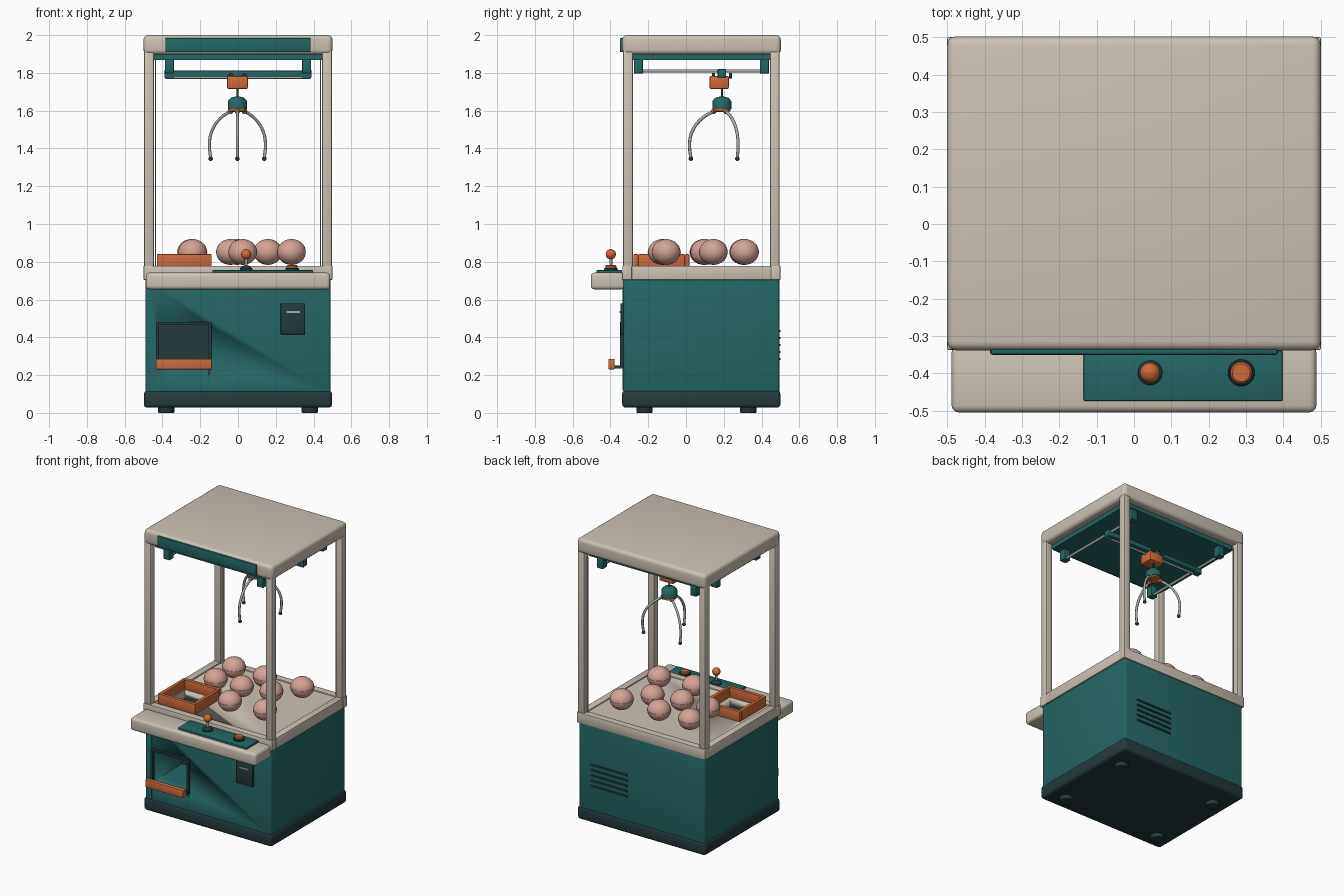
import bpy, bmesh
from math import sin, cos, pi, radians
from mathutils import Vector

if "Cube" in bpy.data.objects:
    bpy.data.objects.remove(bpy.data.objects["Cube"])


def colour(name, r, g, b):
    m = bpy.data.materials.new(name)
    m.diffuse_color = (r, g, b, 1)
    m.use_nodes = True
    m.node_tree.nodes["Principled BSDF"].inputs["Base Color"].default_value = m.diffuse_color
    return m


CREAM = colour("warm_cream", 0.61, 0.54, 0.46)
TEAL = colour("deep_teal", 0.018, 0.135, 0.13)
DARK = colour("dark_slate", 0.018, 0.042, 0.046)
ORANGE = colour("burnt_orange", 0.62, 0.145, 0.045)
PINK = colour("soft_pink", 0.66, 0.37, 0.31)
STEEL = colour("steel_grey", 0.36, 0.42, 0.41)


def finish(bm, name, mat):
    bmesh.ops.recalc_face_normals(bm, faces=bm.faces)
    me = bpy.data.meshes.new(name)
    bm.to_mesh(me)
    bm.free()
    ob = bpy.data.objects.new(name, me)
    bpy.context.collection.objects.link(ob)
    me.materials.append(mat)
    bpy.ops.object.select_all(action='DESELECT')
    ob.select_set(True)
    bpy.context.view_layer.objects.active = ob
    bpy.ops.object.shade_smooth_by_angle(angle=radians(40))
    return ob


def box(name, x0, x1, y0, y1, z0, z1, mat, bevel=0.0, seg=3):
    bm = bmesh.new()
    bmesh.ops.create_cube(bm, size=1)
    for v in bm.verts:
        v.co = Vector(((x0 + x1) / 2 + v.co.x * (x1 - x0),
                       (y0 + y1) / 2 + v.co.y * (y1 - y0),
                       (z0 + z1) / 2 + v.co.z * (z1 - z0)))
    if bevel:
        bmesh.ops.bevel(bm, geom=bm.edges[:], offset=bevel, segments=seg,
                        profile=0.5, affect='EDGES')
    return finish(bm, name, mat)


def lathe(name, x, y, profile, mat, n=32):
    """Turn a list of (radius, z) points around a vertical axis."""
    bm = bmesh.new()
    rings = [[bm.verts.new((x + r * cos(2 * pi * i / n), y + r * sin(2 * pi * i / n), z))
              for i in range(n)] for r, z in profile]
    for a, b in zip(rings, rings[1:]):
        for i in range(n):
            bm.faces.new((a[i], a[(i + 1) % n], b[(i + 1) % n], b[i]))
    bm.faces.new(rings[0])
    bm.faces.new(rings[-1])
    return finish(bm, name, mat)


def ball(name, loc, r, mat, squash=1.0):
    bm = bmesh.new()
    bmesh.ops.create_uvsphere(bm, u_segments=28, v_segments=16, radius=r)
    for v in bm.verts:
        v.co.z *= squash
        v.co += Vector(loc)
    return finish(bm, name, mat)


def tube(name, pts, r, mat, smooth=True):
    cu = bpy.data.curves.new(name, 'CURVE')
    cu.dimensions = '3D'
    cu.bevel_depth, cu.bevel_resolution, cu.use_fill_caps = r, 2, True
    if smooth:
        sp = cu.splines.new('BEZIER')
        sp.bezier_points.add(len(pts) - 1)
        for p, co in zip(sp.bezier_points, pts):
            p.co = co
            p.handle_left_type = p.handle_right_type = 'AUTO'
        sp.resolution_u = 6
    else:
        sp = cu.splines.new('POLY')
        sp.points.add(len(pts) - 1)
        for p, co in zip(sp.points, pts):
            p.co = (*co, 1)
    ob = bpy.data.objects.new(name, cu)
    cu.materials.append(mat)
    bpy.context.collection.objects.link(ob)
    return ob


def frame(name, x0, x1, y0, y1, z0, z1, w, mat):
    """Four bars around a horizontal rectangle."""
    box(name + "_front", x0, x1, y0, y0 + w, z0, z1, mat, 0.004, 2)
    box(name + "_back", x0, x1, y1 - w, y1, z0, z1, mat, 0.004, 2)
    box(name + "_left", x0, x0 + w, y0 + w, y1 - w, z0, z1, mat, 0.004, 2)
    box(name + "_right", x1 - w, x1, y0 + w, y1 - w, z0, z1, mat, 0.004, 2)


def cut(target, cutter):
    m = target.modifiers.new("cut", 'BOOLEAN')
    m.operation, m.solver, m.object = 'DIFFERENCE', 'EXACT', cutter
    cutter.hide_render = True
    cutter.hide_set(True)


# Feet, plinth and cabinet
for x in (-0.38, 0.38):
    for y in (-0.22, 0.33):
        lathe("foot", x, y, [(0.04, 0), (0.043, 0.005), (0.043, 0.035)], DARK)
box("plinth", -0.498, 0.498, -0.338, 0.5, 0.028, 0.118, DARK, 0.018)
cabinet = box("cabinet", -0.49, 0.49, -0.332, 0.494, 0.10, 0.715, TEAL, 0.014)

# Deck with prize shaft
deck = box("deck_floor", -0.47, 0.47, -0.31, 0.47, 0.708, 0.77, CREAM)
frame("deck_rim", -0.5, 0.5, -0.337, 0.5, 0.704, 0.778, 0.05, CREAM)
shaft = box("shaft_cutter", -0.405, -0.165, -0.255, -0.01, 0.25, 0.90, TEAL)
opening = box("door_cutter", -0.42, -0.155, -0.40, -0.02, 0.25, 0.465, TEAL)
cut(cabinet, shaft)
cut(cabinet, opening)
cut(deck, shaft)
frame("chute_wall", -0.43, -0.14, -0.278, 0.018, 0.768, 0.84, 0.025, ORANGE)

# Prize door surround, back lining and pull lip
box("door_lining", -0.42, -0.155, -0.03, -0.021, 0.255, 0.465, DARK)
for x in (-0.435, -0.155):
    box("door_side", x, x + 0.015, -0.35, -0.325, 0.235, 0.48, DARK)
box("door_top", -0.42, -0.155, -0.35, -0.325, 0.465, 0.48, DARK)
box("door_shelf", -0.43, -0.145, -0.385, -0.325, 0.235, 0.25, DARK)
box("door_lip", -0.435, -0.138, -0.411, -0.378, 0.23, 0.286, ORANGE, 0.006, 2)

# Front seams
for x in (-0.445, -0.155):
    box("panel_seam_upper", x, x + 0.008, -0.336, -0.33, 0.482, 0.66, TEAL)
    box("panel_seam_lower", x, x + 0.008, -0.336, -0.33, 0.118, 0.234, TEAL)

# Coin plate
box("coin_plate", 0.226, 0.356, -0.348, -0.328, 0.415, 0.58, DARK, 0.005, 2)
box("coin_slot", 0.258, 0.328, -0.352, -0.346, 0.53, 0.54, STEEL)

# Rear vents
for i in range(5):
    z = 0.285 + i * 0.037
    box("vent_slot", 0.11, 0.39, 0.492, 0.501, z - 0.006, z + 0.006, DARK)

# Control console
box("console", -0.488, 0.488, -0.504, -0.325, 0.654, 0.742, CREAM, 0.018)
box("control_panel", -0.135, 0.398, -0.474, -0.338, 0.738, 0.756, TEAL, 0.005, 2)
lathe("joystick_base", 0.043, -0.398,
      [(0.033, 0.752), (0.033, 0.765), (0.02, 0.777), (0.012, 0.78)], DARK)
tube("joystick_stick", [(0.043, -0.398, 0.77), (0.043, -0.398, 0.83)], 0.008, STEEL, False)
ball("joystick_knob", (0.043, -0.398, 0.84), 0.027, ORANGE)
lathe("button_ring", 0.287, -0.398, [(0.036, 0.752), (0.036, 0.764), (0.032, 0.768)], DARK)
lathe("button_cap", 0.287, -0.398, [(0.029, 0.76), (0.029, 0.777), (0.024, 0.782)], ORANGE)

# Corner posts and inner trims
for sx in (-1, 1):
    for y in (-0.333, 0.444):
        a, b = sorted((sx * 0.446, sx * 0.497))
        box("corner_post", a, b, y, y + 0.052, 0.704, 1.93, CREAM, 0.009, 2)
    a, b = sorted((sx * 0.434, sx * 0.440))
    box("post_trim", a, b, 0.462, 0.468, 0.77, 1.87, STEEL)

# Roof, sign and ceiling
box("roof", -0.5, 0.5, -0.338, 0.502, 1.898, 2.0, CREAM, 0.024, 4)
box("sign_plate", -0.385, 0.385, -0.35, -0.325, 1.91, 1.985, TEAL, 0.006, 2)
box("ceiling", -0.445, 0.445, -0.285, 0.445, 1.868, 1.905, TEAL)

# Gantry brackets, rails and cross beam
CX, CY = -0.003, 0.19
for x in (-0.363, 0.363):
    for y in (-0.252, 0.415):
        box("rail_bracket", x - 0.024, x + 0.024, y - 0.024, y + 0.024, 1.797, 1.872,
            TEAL, 0.004, 2)
    tube("side_rail", [(x, -0.25, 1.81), (x, 0.415, 1.81)], 0.009, STEEL, False)
    box("rail_runner", x - 0.025, x + 0.025, CY - 0.022, CY + 0.022, 1.772, 1.82, TEAL, 0.004, 2)
box("cross_beam", -0.39, 0.39, CY - 0.02, CY + 0.02, 1.78, 1.812, TEAL, 0.004, 2)
tube("cross_rod", [(-0.385, CY - 0.012, 1.775), (0.385, CY - 0.012, 1.775)], 0.007, STEEL, False)

# Carriage with wheels and cable
box("carriage", CX - 0.055, CX + 0.055, 0.125, 0.227, 1.715, 1.784, ORANGE, 0.008, 2)
for x in (-0.035, 0.035):
    for y in (0.145, 0.235):
        tube("carriage_wheel", [(CX + x, y - 0.008, 1.785), (CX + x, y + 0.008, 1.785)],
             0.014, DARK, False)
tube("cable", [(CX, CY, 1.65), (CX, CY, 1.73)], 0.006, DARK, False)

# Claw hub and three fingers
lathe("claw_hub", CX, CY, [(0.051, 1.608), (0.051, 1.65), (0.036, 1.668), (0.012, 1.675)], TEAL)
lathe("claw_collar", CX, CY, [(0.03, 1.594), (0.046, 1.597), (0.046, 1.61)], ORANGE)
for ang in (-90, 30, 150):
    c, s = cos(radians(ang)), sin(radians(ang))

    def at(r, z):
        return (CX + r * c, CY + r * s, z)

    ball("claw_knuckle", at(0.042, 1.598), 0.015, ORANGE)
    tube("claw_finger", [at(0.04, 1.60), at(0.11, 1.555), at(0.155, 1.495), at(0.171, 1.43),
                         at(0.164, 1.345)], 0.0085, STEEL)
    ball("claw_tip", at(0.164, 1.346), 0.012, DARK)

# Prize balls with a raised seam
for x, y in ((-0.245, 0.305), (-0.24, 0.095), (-0.04, 0.10), (0.025, -0.125),
             (-0.005, 0.305), (0.158, 0.145), (0.283, 0.31), (0.283, -0.105)):
    ball("prize_ball", (x, y, 0.852), 0.076, PINK, 0.9)
    lathe("prize_seam", x, y, [(0.0745, 0.849), (0.0775, 0.85), (0.0775, 0.854), (0.0745, 0.855)],
          PINK)
